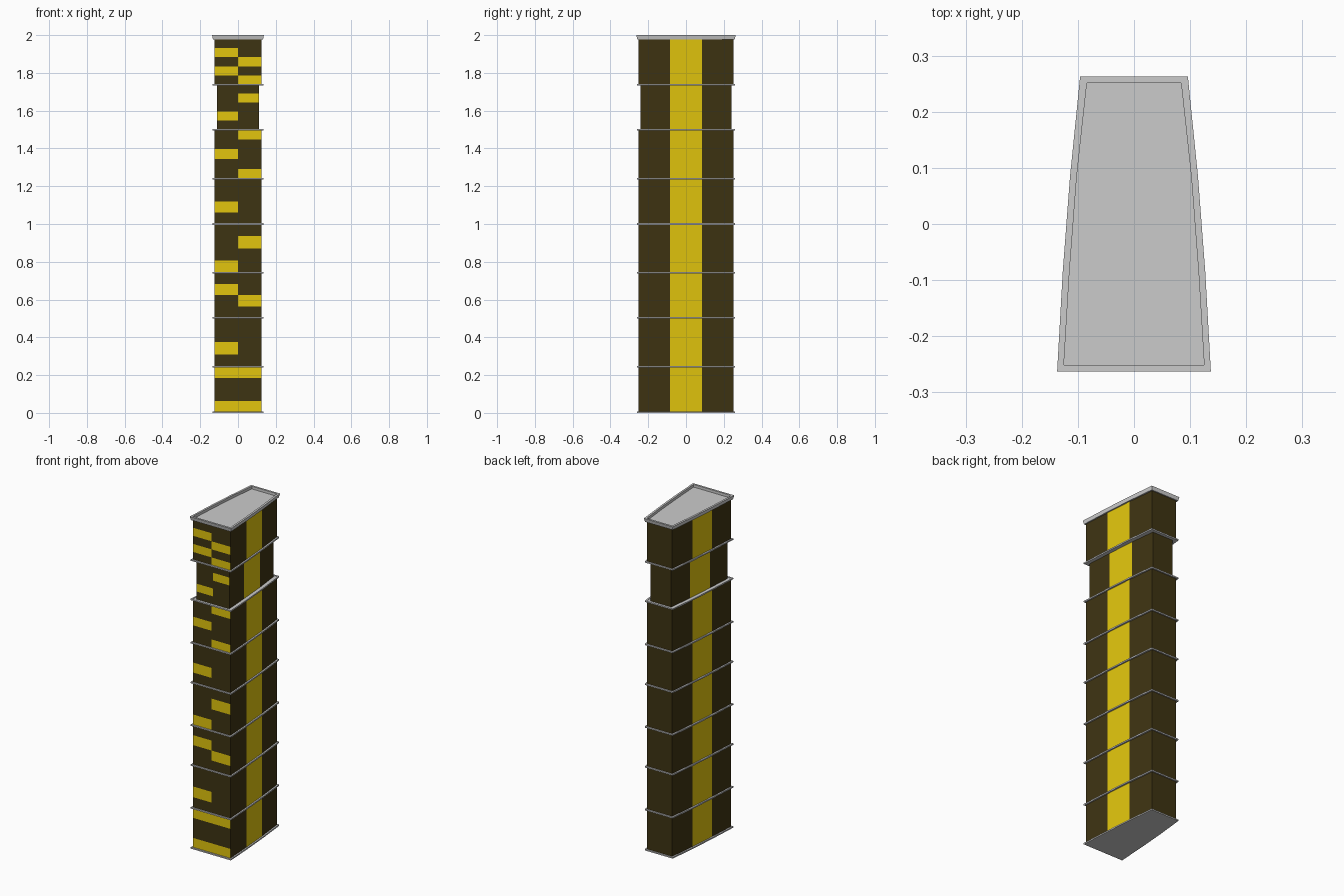
import bpy, bmesh

if "Cube" in bpy.data.objects:
    bpy.data.objects.remove(bpy.data.objects["Cube"])

def material(name, rgb):
    m = bpy.data.materials.new(name)
    m.diffuse_color = (*rgb, 1)
    m.use_nodes = True
    m.node_tree.nodes["Principled BSDF"].inputs["Base Color"].default_value = m.diffuse_color
    return m

DARK = material("dark_cladding", (0.048, 0.033, 0.006))
YELLOW = material("yellow_panel", (0.76, 0.56, 0.004))

# Plan: half widths at four stations from front to back (tapering, slightly bowed)
STATIONS = [(0.125, -0.251), (0.115, -0.085), (0.102, 0.085), (0.084, 0.251)]

def outline(dx=0.0, dy=0.0):
    """Counter-clockwise plan, grown by dx / dy; starts at the front centre."""
    s = [(x + dx, y + (dy if y > 0.2 else -dy if y < -0.2 else 0)) for x, y in STATIONS]
    return [(0, s[0][1])] + s + [(-x, y) for x, y in reversed(s)]

def loft(name, rings):
    """Stack (outline, z) rings into a closed solid."""
    bm = bmesh.new()
    vs = [[bm.verts.new((x, y, z)) for x, y in pts] for pts, z in rings]
    n = len(vs[0])
    for a, b in zip(vs, vs[1:]):
        for i in range(n):
            j = (i + 1) % n
            bm.faces.new((a[i], a[j], b[j], b[i]))
    bm.faces.new(vs[0][::-1])
    bm.faces.new(vs[-1])
    me = bpy.data.meshes.new(name)
    bm.to_mesh(me)
    bm.free()
    ob = bpy.data.objects.new(name, me)
    bpy.context.collection.objects.link(ob)
    return ob

# Storeys: top height, rows of panels, lit rows on the left, lit rows on the right
STOREYS = [
    (0.245, 4, (0, 3), (0, 3)),
    (0.503, 4, (1,), ()),
    (0.743, 4, (2,), (1,)),
    (1.00, 4, (0,), (2,)),
    (1.24, 4, (1,), ()),
    (1.50, 5, (2,), (0, 4)),
    (1.737, 5, (1,), (3,)),
    (1.98, 5, (1, 3), (0, 2)),
]
# Outline edges: 0 front right, 1-3 right side, 4 back, 5-7 left side, 8 front left
z0 = 0.004
for k, (z1, rows, left, right) in enumerate(STOREYS):
    set_back = k == 6
    plan = outline(-0.015, -0.011) if set_back else outline()
    ob = loft(f"storey_{k + 1}", [(plan, z0 + (z1 - z0) * r / rows) for r in range(rows + 1)])
    ob.data.materials.append(DARK)
    ob.data.materials.append(YELLOW)
    for r in range(rows):
        lit = [2, 6] + [0] * (r in right) + [8] * (r in left)
        for e in lit:
            ob.data.polygons[r * 9 + e].material_index = 1
    z0 = z1

# Thin ledges at the base and between storeys, each with a raised lip
for k, z in enumerate([0.004] + [s[0] for s in STOREYS[:-1]]):
    rim = outline(0.009, 0.008)
    loft(f"ledge_{k + 1}", [(rim, z - 0.004), (rim, z + 0.004),
                            (outline(), z + 0.004), (outline(), z + 0.001)])

# Flared roof cornice with a shallow sunken roof
loft("roof_cornice", [
    (outline(0.008, 0.007), 1.978),
    (outline(0.012, 0.012), 2.0),
    (outline(), 2.0),
    (outline(), 1.984),
])
